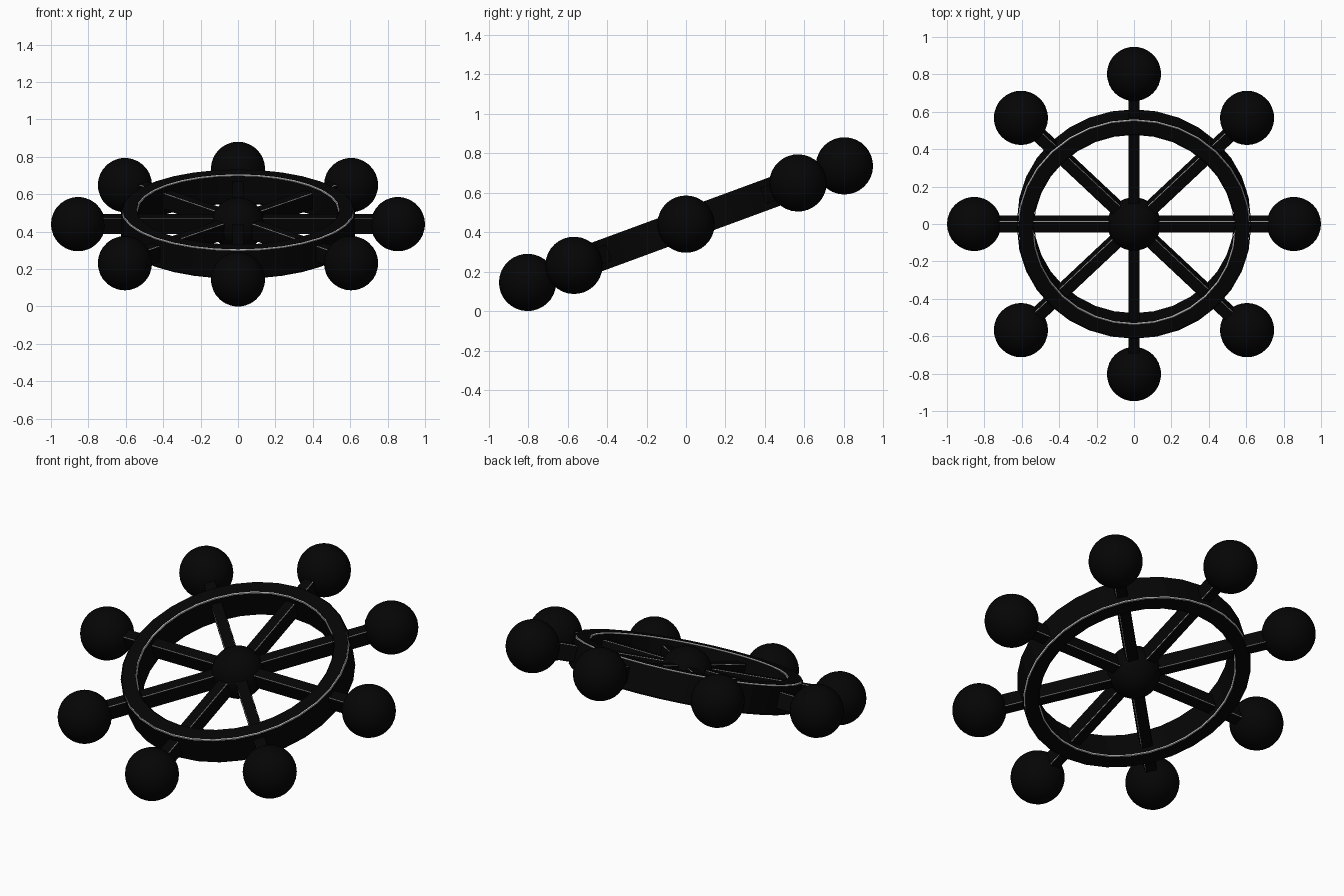
import bpy, bmesh, math
from mathutils import Matrix, Vector

if "Cube" in bpy.data.objects:
    bpy.data.objects.remove(bpy.data.objects["Cube"])

TILT = math.radians(20.2)
BALL_R, REACH = 0.145, 0.855
CENTRE_Z = BALL_R + REACH * math.sin(TILT)
WORLD = Matrix.Translation((0, 0, CENTRE_Z)) @ Matrix.Rotation(TILT, 4, 'X')


def material(name, value):
    mat = bpy.data.materials.new(name)
    mat.diffuse_color = (value, value, value, 1)
    mat.use_nodes = True
    mat.node_tree.nodes["Principled BSDF"].inputs["Base Color"].default_value = mat.diffuse_color
    return mat


black = material("black", 0.0015)
pale = material("pale grey", 0.6)


def finish(name, bm, mat, smooth=False):
    """Turn a bmesh built flat at the origin into a tilted object."""
    for f in bm.faces:
        f.smooth = smooth
    bm.transform(WORLD)
    mesh = bpy.data.meshes.new(name)
    bm.to_mesh(mesh)
    bm.free()
    mesh.materials.append(mat)
    bpy.context.collection.objects.link(bpy.data.objects.new(name, mesh))


def clad(name, bm, gap):
    """Pale core under black cladding that stays open along the sharp edges."""
    bmesh.ops.recalc_face_normals(bm, faces=bm.faces[:])
    skin = bm.copy()
    finish(name + "_core", bm, pale)
    sharp = [e for e in skin.edges if e.calc_face_angle(0) > math.radians(45)]
    bmesh.ops.split_edges(skin, edges=sharp)
    skin.normal_update()
    shifts = [(v, v.normal * gap) for v in skin.verts]
    for v, shift in shifts:
        v.co += shift
    finish(name + "_cladding", skin, black)


def ball(name, location, radius):
    bm = bmesh.new()
    bmesh.ops.create_uvsphere(bm, u_segments=32, v_segments=16, radius=radius,
                              matrix=Matrix.Translation(location))
    finish(name, bm, black, smooth=True)


# Rim: rectangular section swept round the wheel axis
SIDES = 32
section = [(0.543, -0.077), (0.618, -0.077), (0.618, 0.077), (0.543, 0.077)]
bm = bmesh.new()
rings = []
for i in range(SIDES):
    a = 2 * math.pi * i / SIDES
    rings.append([bm.verts.new((r * math.cos(a), r * math.sin(a), z)) for r, z in section])
for i in range(SIDES):
    p, q = rings[i], rings[(i + 1) % SIDES]
    for j in range(4):
        k = (j + 1) % 4
        bm.faces.new((p[j], q[j], q[k], p[k]))
clad("rim", bm, 0.007)

# Hub
ball("hub", (0, 0, 0), 0.143)

# Four through bars make eight spokes
for i in range(4):
    bm = bmesh.new()
    bmesh.ops.create_cube(bm, size=1, matrix=Matrix.Rotation(i * math.pi / 4, 4, 'Z')
                          @ Matrix.Diagonal((2 * REACH - 0.1, 0.057, 0.086, 1)))
    clad(f"spoke_bar_{i + 1}", bm, 0.0035)

# Ball grips at the spoke ends
for i in range(8):
    a = i * math.pi / 4
    ball(f"grip_{i + 1}", Vector((math.cos(a), math.sin(a), 0)) * REACH, BALL_R)
